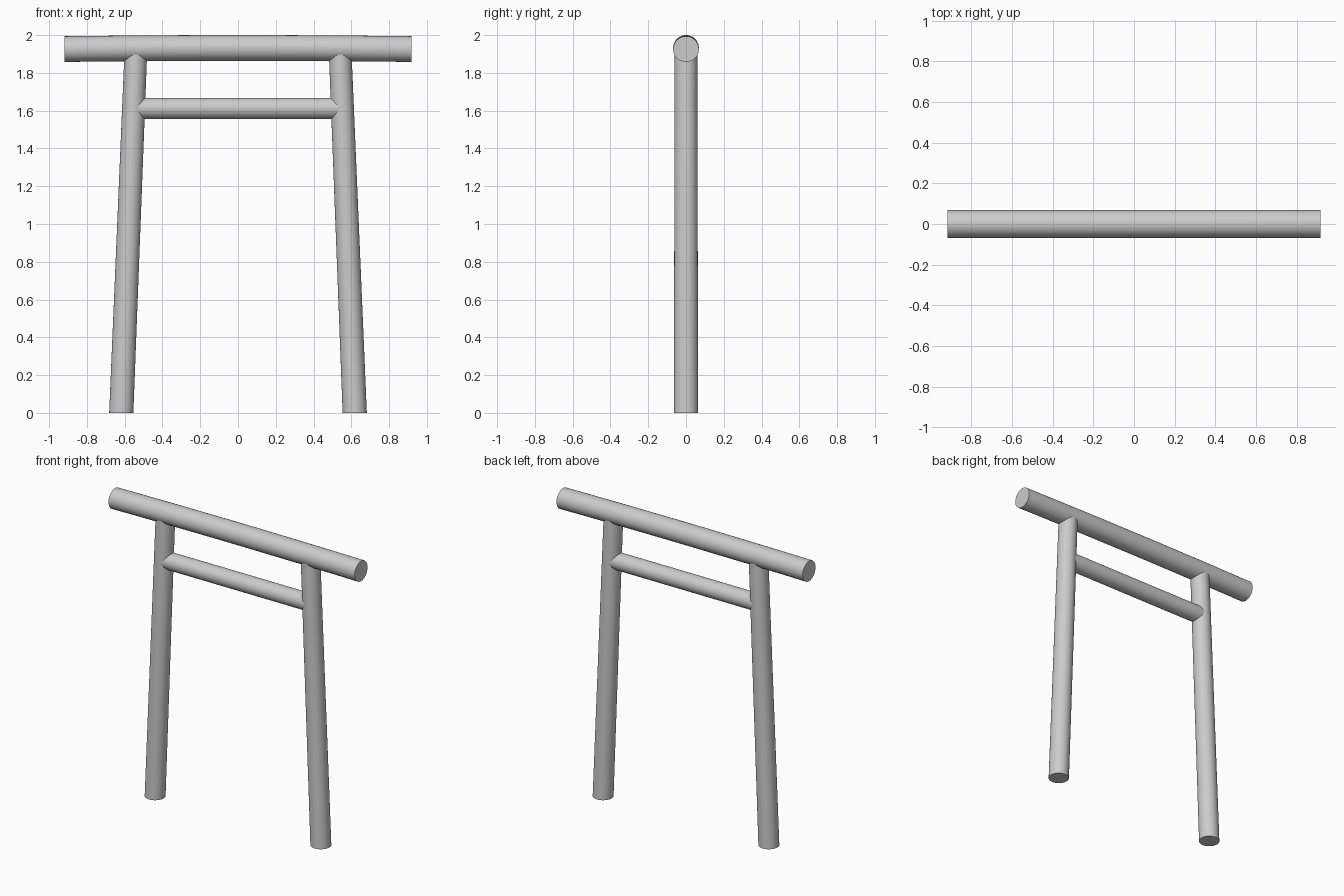
import bpy, bmesh, math
from mathutils import Vector

if "Cube" in bpy.data.objects:
    bpy.data.objects.remove(bpy.data.objects["Cube"])

SIDES = 48


def log(name, path, radii):
    """Capped round log swept along a path lying in the XZ plane."""
    bm = bmesh.new()
    pts = [Vector(p) for p in path]
    rings = []
    for i, (p, r) in enumerate(zip(pts, radii)):
        axis = (pts[min(i + 1, len(pts) - 1)] - pts[max(i - 1, 0)]).normalized()
        # keep the end cuts flat: legs horizontal, beams vertical
        side = Vector((1, 0, 0)) if abs(axis.z) > 0.7 else Vector((0, 0, 1))
        depth = Vector((0, 1, 0))
        rings.append([bm.verts.new(p + r * (math.cos(a) * side + math.sin(a) * depth))
                      for a in (2 * math.pi * k / SIDES for k in range(SIDES))])
    for a, b in zip(rings, rings[1:]):
        for k in range(SIDES):
            n = (k + 1) % SIDES
            bm.faces.new((a[k], a[n], b[n], b[k]))
    bm.faces.new(rings[0])
    bm.faces.new(rings[-1])
    bmesh.ops.recalc_face_normals(bm, faces=bm.faces)
    mesh = bpy.data.meshes.new(name)
    bm.to_mesh(mesh)
    bm.free()
    obj = bpy.data.objects.new(name, mesh)
    bpy.context.collection.objects.link(obj)
    bpy.ops.object.select_all(action='DESELECT')
    obj.select_set(True)
    bpy.context.view_layer.objects.active = obj
    bpy.ops.object.shade_smooth_by_angle(angle=math.radians(40))
    return obj


# Leaning, slightly tapered posts
for label, s in (("left", -1), ("right", 1)):
    log(label + "_post", [(s * 0.618, 0, 0), (s * 0.541, 0, 1.91)], [0.064, 0.060])

# Top beam, very gently bowed upward in the middle
xs = [0.918 * (i / 6 - 1) for i in range(13)]
log("top_beam", [(x, 0, 1.932 - 0.006 * (x / 0.918) ** 2) for x in xs], [0.068] * 13)

# Lower tie beam between the posts
log("tie_beam", [(-0.55, 0, 1.612), (0.55, 0, 1.612)], [0.056, 0.056])
